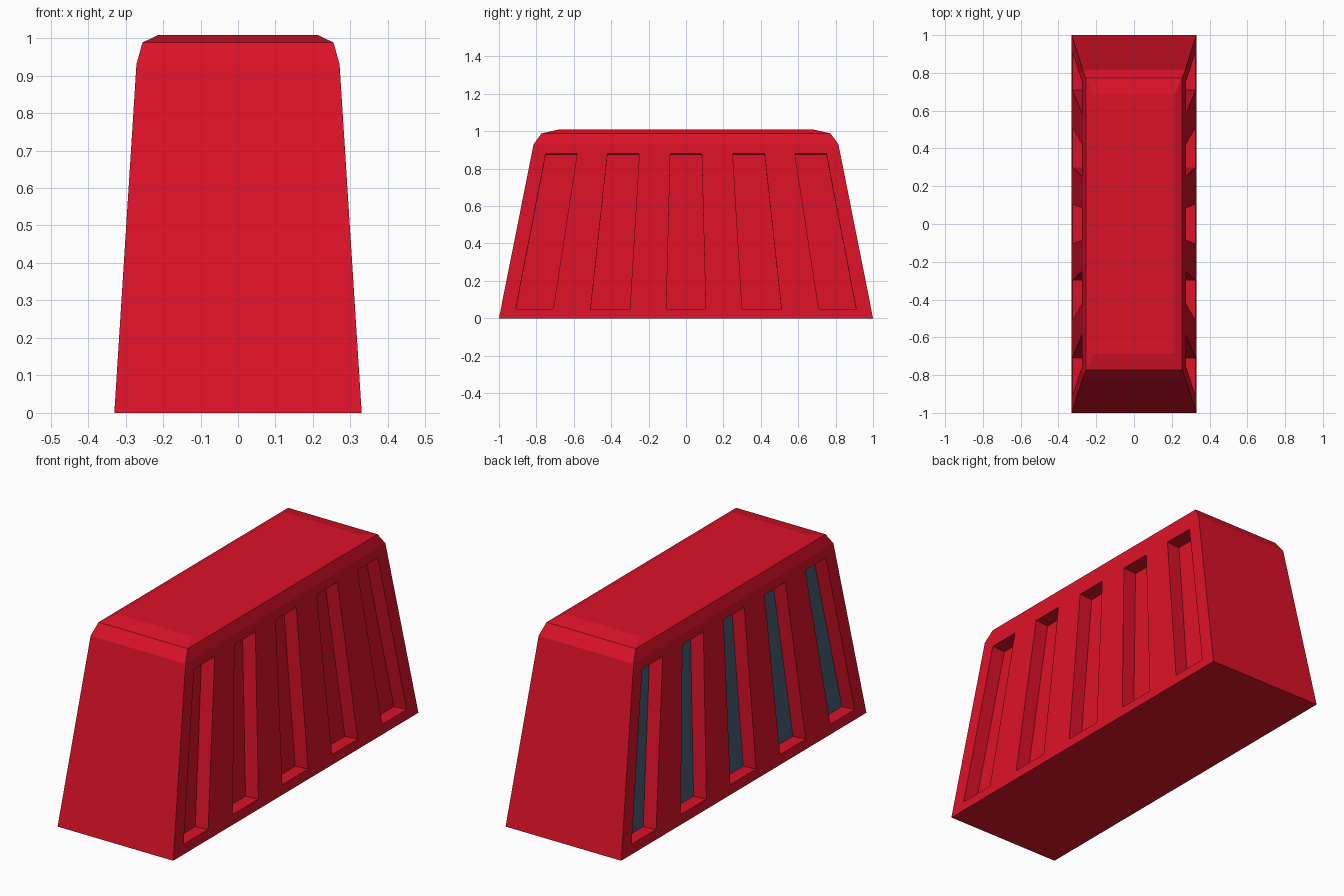
import bpy, bmesh

if "Cube" in bpy.data.objects:
    bpy.data.objects.remove(bpy.data.objects["Cube"])


def material(name, color):
    m = bpy.data.materials.new(name)
    m.diffuse_color = color
    m.use_nodes = True
    m.node_tree.nodes["Principled BSDF"].inputs["Base Color"].default_value = m.diffuse_color
    return m


red = material("red_shell", (0.72, 0.006, 0.022, 1))
slate = material("slate_panel", (0.065, 0.115, 0.18, 1))

# Slot edges across the side, at the foot and the head of the slots
FOOT = (-0.91, -0.71, -0.51, -0.30, -0.105, 0.105, 0.30, 0.51, 0.71, 0.91)
HEAD = (-0.75, -0.582, -0.42, -0.25, -0.084, 0.084, 0.25, 0.42, 0.582, 0.75)
DEPTH = 0.074
BASE, SHOULDER = (0.33, 1.0), (0.271, 0.815)


def wall(z):
    """Half width and half length of the tapered wall at height z."""
    t = z / 0.93
    return [a + (b - a) * t for a, b in zip(BASE, SHOULDER)]


# Cross-section levels: height, half width, half length, column positions
levels = [(z, *wall(z), cols) for z, cols in
          ((0, FOOT), (0.05, FOOT), (0.88, HEAD), (0.93, HEAD))]
for z, hx, hy in ((0.988, 0.255, 0.773), (1.008, 0.214, 0.685)):
    levels.append((z, hx, hy, [y * hy / 0.815 for y in HEAD]))

bm = bmesh.new()
rings = []
for z, hx, hy, cols in levels:
    ys = [-hy, *cols, hy]
    right = [bm.verts.new((hx, y, z)) for y in ys]
    left = [bm.verts.new((-hx, y, z)) for y in reversed(ys)]
    rings.append(right + left)

# Walls and rounded shoulder, remembering the slot cells
slots = []
n = len(rings[0])
half = n // 2
for row, (lo, hi) in enumerate(zip(rings, rings[1:])):
    for i in range(n):
        j = (i + 1) % n
        face = bm.faces.new((lo[i], lo[j], hi[j], hi[i]))
        if row == 1 and (i % half) % 2 == 1 and i % half != half - 1:
            slots.append(face)

# Flat top and bottom
bm.faces.new(rings[-1])
bm.faces.new(rings[0][::-1])
bm.normal_update()

# Recess the slots square to the side; the left ones have slate backs
for face in bmesh.ops.extrude_discrete_faces(bm, faces=slots)["faces"]:
    face.normal_update()
    bmesh.ops.translate(bm, verts=face.verts, vec=-face.normal * DEPTH)
    if face.calc_center_median().x < 0:
        face.material_index = 1

bmesh.ops.recalc_face_normals(bm, faces=bm.faces)
mesh = bpy.data.meshes.new("slotted_block")
bm.to_mesh(mesh)
bm.free()
mesh.materials.append(red)
mesh.materials.append(slate)
bpy.context.collection.objects.link(bpy.data.objects.new("slotted_block", mesh))
